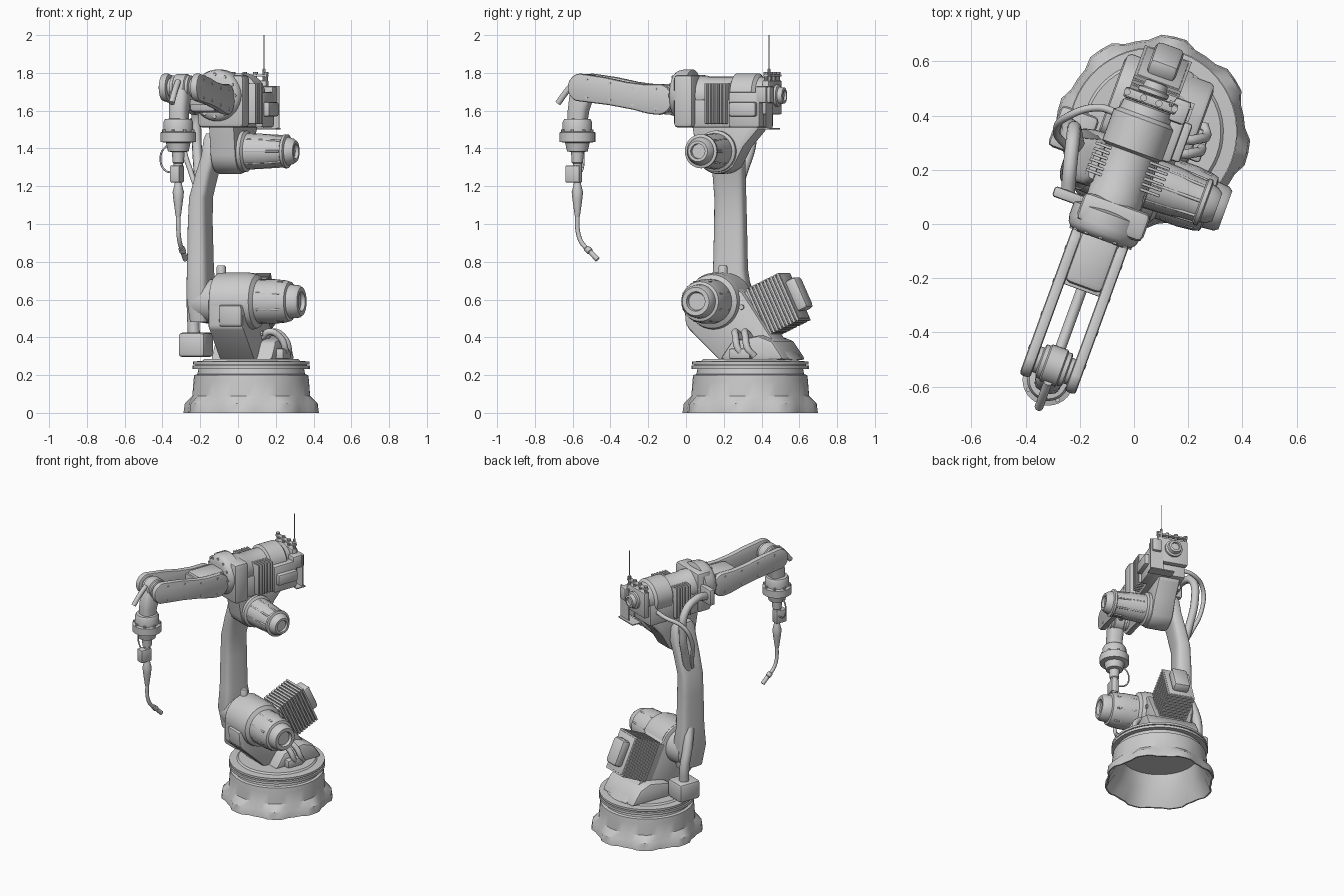
import bpy, bmesh, math
from mathutils import Vector, Matrix

# Whole robot is built around its base axis, then turned and placed
ROOT = Matrix.Translation((0.07, 0.34, 0)) @ Matrix.Rotation(math.radians(-20), 4, 'Z')
AX = -0.048            # sideways position of the upper arm's centre plane
X, Y, Z = (1, 0, 0), (0, 1, 0), (0, 0, 1)


def finish(name, bm, bevel=0.0):
    bmesh.ops.remove_doubles(bm, verts=bm.verts, dist=1e-5)
    bmesh.ops.recalc_face_normals(bm, faces=bm.faces)
    if bevel:
        edges = [e for e in bm.edges if len(e.link_faces) == 2 and e.calc_face_angle() > 0.7]
        bmesh.ops.bevel(bm, geom=edges, offset=bevel, segments=2, profile=0.5, affect='EDGES')
    for f in bm.faces:
        f.smooth = True
    for e in bm.edges:
        e.smooth = len(e.link_faces) == 2 and e.calc_face_angle() < 0.6
    me = bpy.data.meshes.new(name)
    bm.to_mesh(me)
    bm.free()
    ob = bpy.data.objects.new(name, me)
    bpy.context.collection.objects.link(ob)
    ob.matrix_world = ROOT
    return ob


def box(name, lo, hi, bevel=0.008, tilt=0.0):
    lo, hi = Vector(lo), Vector(hi)
    bm = bmesh.new()
    bmesh.ops.create_cube(bm, size=1)
    bm.transform(Matrix.Translation((lo + hi) / 2) @ Matrix.Rotation(tilt, 4, 'X')
                 @ Matrix.Diagonal((*(hi - lo), 1)))
    return finish(name, bm, bevel)


def skin(name, rings, bevel=0.0):
    bm = bmesh.new()
    vs = [[bm.verts.new(p) for p in r] for r in rings]
    n = len(vs[0])
    for a, b in zip(vs, vs[1:]):
        for i in range(n):
            bm.faces.new((a[i], a[(i + 1) % n], b[(i + 1) % n], b[i]))
    bm.faces.new(vs[0])
    bm.faces.new(vs[-1])
    return finish(name, bm, bevel)


def lathe(name, origin, axis, prof, n=32, bump=None):
    m = Matrix.Translation(origin) @ Vector(Z).rotation_difference(Vector(axis)).to_matrix().to_4x4()
    rings = [[m @ Vector(((r + (bump(i, t) if bump else 0)) * math.cos(math.tau * i / n),
                          (r + (bump(i, t) if bump else 0)) * math.sin(math.tau * i / n), t))
              for i in range(n)] for r, t in prof]
    return skin(name, rings)


def plate(name, outline, x0, x1, bevel=0.008):
    return skin(name, [[(x, y, z) for y, z in outline] for x in (x0, x1)], bevel)


def arc(cy, cz, r, a0, a1, n=12):
    return [(cy + r * math.cos(math.radians(a0 + (a1 - a0) * i / n)),
             cz + r * math.sin(math.radians(a0 + (a1 - a0) * i / n))) for i in range(n + 1)]


def loft(name, secs, n=24, p=0.55):
    def se(v):
        return math.copysign(abs(v) ** p, v)
    return skin(name, [[(x + w * se(math.cos(math.tau * i / n)), y + d * se(math.sin(math.tau * i / n)), z)
                        for i in range(n)] for x, y, z, w, d in secs])


def tube(name, pts, r):
    cu = bpy.data.curves.new(name, 'CURVE')
    cu.dimensions, cu.bevel_depth, cu.bevel_resolution, cu.use_fill_caps = '3D', r, 3, True
    sp = cu.splines.new('BEZIER')
    sp.bezier_points.add(len(pts) - 1)
    for b, p in zip(sp.bezier_points, pts):
        b.co, b.handle_left_type, b.handle_right_type = p, 'AUTO', 'AUTO'
    ob = bpy.data.objects.new(name, cu)
    bpy.context.collection.objects.link(ob)
    ob.matrix_world = ROOT


# --- Base: hollow flared pedestal with feet, flange and turntable
lathe('base_pedestal', (0, 0, 0), Z,
      [(.1, .2), (.25, .2), (.28, .1), (.33, 0), (.34, 0), (.333, .05), (.312, .09), (.306, .17),
       (.302, .2), (.285, .205), (.28, .235), (.1, .235)], 48,
      lambda i, t: .02 if i % 6 < 3 and t < .06 else 0)
lathe('base_flange', (0, 0, 0), Z, [(.1, .232), (.312, .232), (.312, .25), (.295, .25), (.295, .257),
                                    (.309, .257), (.309, .272), (.26, .275), (.25, .285), (.1, .285)], 48)

# --- Shoulder casting
plate('shoulder_casting', [(-.33, .45), (-.15, .28), (.26, .28), (.13, .42), (-.02, .64)]
      + arc(-.18, .59, .15, 25, 180), -.125, .075, .015)
plate('turntable_block', [(-.12, .28), (.25, .28), (.18, .38), (.1, .41), (-.05, .38)], -.19, .16, .02)
plate('front_pocket', [(-.35, .57), (-.34, .46), (-.22, .42), (-.2, .58)], -.06, .07, .012)
lathe('lifting_eye', (-.1, -.19, .7), Z, [(.025, 0), (.025, .07), (.02, .08)], 12)
for y, z in ((-.05, .42), (.02, .36), (-.02, .56)):
    lathe('casting_bolt', (.07, y, z), X, [(.014, 0), (.014, .016)], 8)

# --- Shoulder drive motor
lathe('shoulder_motor', (0, -.18, .59), X,
      [(.152, -.11), (.152, .06), (.142, .1), (.118, .115), (.118, .2), (.112, .26), (.105, .285), (.09, .29),
       (.086, .335), (.075, .35), (.052, .35), (.046, .33)], 32)
for i in range(8):
    a = math.tau * (i + .5) / 8
    tube('motor_rib', [(.13, -.18 + .114 * math.cos(a), .59 + .114 * math.sin(a)),
                       (.26, -.18 + .11 * math.cos(a), .59 + .11 * math.sin(a))], .006)

# --- Finned swivel motor, leaning back
T = math.radians(25)


def tilted(name, s0, s1, w, h, bevel=0.004):
    c = Vector((-.045, .145 + math.cos(T) * (s0 + s1) / 2, .575 + math.sin(T) * (s0 + s1) / 2))
    d = Vector((w, (s1 - s0) / 2, h))
    box(name, c - d, c + d, bevel, T)


tilted('swivel_motor_core', -.16, .1, .082, .128)
for i in range(10):
    tilted('swivel_motor_fin', -.105 + i * .021, -.092 + i * .021, .092, .138, 0)
tilted('swivel_motor_cap', .09, .16, .055, .09, .02)

# --- Lower arm
lathe('lower_joint_disc', (-.26, -.18, .59), X, [(.08, 0), (.105, .015), (.115, .06), (.12, .14)])
loft('lower_arm', [(-.21, -.185, .48, .05, .085), (-.214, -.185, .62, .062, .11), (-.217, -.19, .76, .058, .09),
                   (-.218, -.19, 1.0, .053, .085), (-.214, -.19, 1.14, .05, .083), (-.18, -.185, 1.27, .047, .087),
                   (-.152, -.18, 1.36, .045, .09), (-.145, -.18, 1.45, .04, .08), (-.145, -.18, 1.48, .03, .06)])

# --- Elbow housing and motor
plate('elbow_housing', arc(-.18, 1.385, .12, 190, 300) + [(-.09, 1.3), (-.03, 1.41), (.05, 1.5), (.05, 1.58),
                                                          (-.34, 1.6), (-.32, 1.5)], -.125, .02, .014)
lathe('elbow_motor', (0, -.18, 1.385), X,
      [(.11, -.02), (.11, .04), (.095, .05), (.09, .16), (.083, .2), (.08, .25), (.09, .255), (.09, .27),
       (.075, .275), (.068, .3), (.055, .318), (.04, .318), (.038, .3)], 28)
for i in range(8):
    a = math.tau * i / 8
    tube('elbow_motor_rib', [(.06, -.18 + .091 * math.cos(a), 1.385 + .091 * math.sin(a)),
                             (.25, -.18 + .08 * math.cos(a), 1.385 + .08 * math.sin(a))], .006)

# --- Upper arm body
lathe('upper_barrel', (AX, 0, 1.68), Y,
      [(.1, -.36), (.105, -.26), (.1, -.25), (.1, -.1), (.118, -.09), (.118, .03), (.1, .045),
       (.095, .08), (.06, .09), (.05, .1), (.05, .125), (.058, .13), (.058, .145), (.046, .15), (.042, .175),
       (.028, .178), (.026, .165)])
box('front_bulkhead', (-.16, -.4, 1.51), (.1, -.29, 1.79), .022)
lathe('front_ring', (AX, -.43, 1.68), Y, [(.095, -.01), (.12, 0), (.132, .015), (.138, .04), (.138, .09), (.11, .1)], 36)
for i in range(12):
    a = math.tau * i / 12
    lathe('ring_bolt', (AX + .112 * math.cos(a), -.438, 1.68 + .112 * math.sin(a)), Y, [(.009, 0), (.009, .04)], 8)
box('body_lower_box', (-.15, -.32, 1.51), (.06, .08, 1.66), .015)
box('side_gearbox', (.02, -.09, 1.51), (.1, .09, 1.7), .015)
box('side_cover', (.08, -.075, 1.57), (.13, .075, 1.645), .01)
for i in range(6):
    y = -.22 + i * .021
    box('cooling_fin', (-.185, y, 1.53), (.105, y + .011, 1.745), .003)

# --- Rear bracket, connector posts and antenna
box('rear_bracket', (-.15, .085, 1.58), (.055, .125, 1.76), .008)
box('rear_bracket_rail', (-.15, .09, 1.78), (.055, .122, 1.792), .003)
for x in (-.14, -.075, -.015, .045):
    lathe('connector_post', (x, .106, 1.74), Z, [(.01, 0), (.01, .055), (.013, .055), (.013, .065)], 10)
box('rear_sheet', (.02, .125, 1.5), (.11, .132, 1.73), 0)
box('rear_sheet_foot', (-.05, .08, 1.5), (.11, .15, 1.507), 0)
box('rear_terminal', (.035, .06, 1.64), (.1, .15, 1.73), .012)
lathe('antenna', (.03, .117, 1.75), Z, [(.01, 0), (.008, .07), (.003, .075), (.0022, .25)], 8)

# --- Fork-shaped forearm
fork = (arc(-.935, 1.722, .075, 95, 250) + [(-.78, 1.63), (-.64, 1.605), (-.56, 1.585)]
        + arc(-.5, 1.66, .082, 260, 440) + [(-.58, 1.74), (-.68, 1.752), (-.8, 1.777)])
for side in (-1, 1):
    a, b = AX + side * .068, AX + side * .11
    plate('forearm_side', fork, min(a, b), max(a, b), .012)
    for y, zt, zb in ((-.9, 1.765, 1.67), (-.77, 1.745, 1.655), (-.64, 1.72, 1.63), (-.51, 1.715, 1.61)):
        for z in (zt, zb):
            lathe('forearm_bolt', (AX + side * .1, y, z), (side, 0, 0), [(.008, 0), (.008, .012)], 8)
box('forearm_root', (AX - .075, -.63, 1.59), (AX + .075, -.4, 1.74), .025)
box('forearm_crossbar', (AX - .08, -.64, 1.63), (AX + .08, -.615, 1.72), .004)
tube('forearm_shaft', [(AX, -.6, 1.67), (AX, -.75, 1.685), (AX, -.92, 1.72)], .02)

# --- Wrist
lathe('wrist_hub', (AX, -.935, 1.722), X, [(.05, -.075), (.05, -.055), (.065, -.05), (.065, -.035), (.072, -.03),
                                           (.072, .03), (.065, .035), (.065, .05), (.05, .055), (.05, .075)], 24)
loft('wrist_knuckle', [(AX, -.945, 1.74, .04, .05), (AX, -.965, 1.68, .052, .065), (AX, -.985, 1.6, .05, .055),
                       (AX, -.99, 1.54, .05, .05)], 24, .7)
tube('wrist_stub', [(AX, -1.0, 1.755), (AX, -1.045, 1.71), (AX, -1.1, 1.64)], .016)
TX, TY = AX - .002, -.992
lathe('tool_flange', (TX, TY, 0), Z, [(.03, 1.38), (.055, 1.385), (.065, 1.43), (.095, 1.435), (.095, 1.485),
                                      (.078, 1.49), (.078, 1.54), (.07, 1.555), (.03, 1.56)], 32)
for i in range(8):
    a = math.tau * i / 8
    lathe('flange_bolt', (TX + .082 * math.cos(a), TY + .082 * math.sin(a), 1.48), Z, [(.009, 0), (.009, .02)], 8)

# --- Welding torch
box('torch_clamp', (TX - .026, TY - .06, 1.22), (TX + .026, TY + .02, 1.31), .006)
lathe('torch_body', (TX, TY, 0), Z, [(.01, 1.03), (.015, 1.05), (.026, 1.13), (.03, 1.17), (.022, 1.2), (.018, 1.22),
                                     (.024, 1.23), (.024, 1.32), (.03, 1.325), (.034, 1.39)], 20)
tube('torch_neck', [(TX, TY, 1.05), (TX, TY + .003, .96), (TX, TY + .022, .905), (TX, TY + .06, .862)], .012)
lathe('torch_nozzle', (TX, TY + .048, .876), (0, .066, -.064),
      [(.01, 0), (.017, .005), (.018, .03), (.014, .035), (.014, .092), (.009, .093)], 16)
tube('torch_cable', [(TX - .02, TY, 1.42), (TX - .075, TY, 1.405), (TX - .1, TY, 1.345), (TX - .075, TY, 1.285),
                     (TX - .02, TY, 1.27)], .005)

# --- Cable boxes, brackets and hoses
box('lower_cable_box', (-.35, -.18, .295), (-.2, -.02, .425), .02)
tube('lower_hose', [(-.29, -.09, .41), (-.295, -.09, .52), (-.285, -.12, .64), (-.25, -.16, .77)], .032)
box('upper_hose_bracket', (-.27, -.35, 1.6), (-.15, -.31, 1.71), .01)
tube('upper_hose_thick', [(-.215, -.33, 1.65), (-.245, -.22, 1.67), (-.272, -.11, 1.61), (-.275, -.09, 1.45),
                          (-.25, -.13, 1.28), (-.225, -.17, 1.15)], .026)
tube('upper_hose_loop', [(-.14, .02, 1.6), (-.22, .015, 1.59), (-.32, -.06, 1.54), (-.335, -.12, 1.42),
                         (-.28, -.16, 1.27), (-.235, -.19, 1.18)], .014)
for k in (0, .055):
    tube('base_hose', [(.07, -.03 + k, .4), (.12, -.04 + k, .43), (.17, -.02 + k, .4), (.19, k, .34),
                       (.17, .03 + k, .3)], .018)
box('base_connector', (.1, -.05, .285), (.2, .07, .34), .01)
